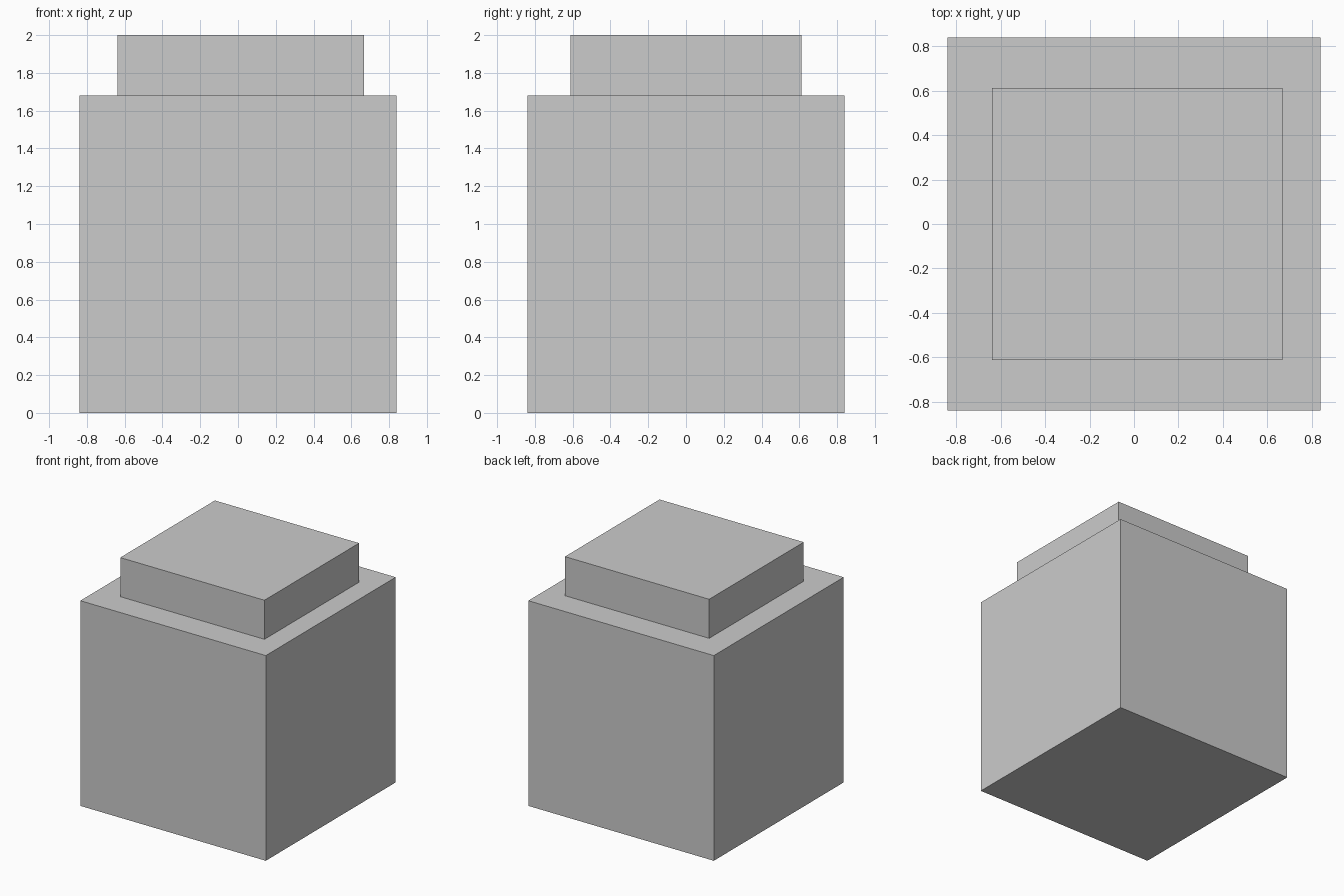
import bpy

if "Cube" in bpy.data.objects:
    bpy.data.objects.remove(bpy.data.objects["Cube"])


def box(name, x0, x1, y0, y1, z0, z1):
    """Add an axis-aligned box spanning the given limits."""
    bpy.ops.mesh.primitive_cube_add(
        size=1, location=((x0 + x1) / 2, (y0 + y1) / 2, (z0 + z1) / 2))
    obj = bpy.context.object
    obj.name = name
    obj.scale = (x1 - x0, y1 - y0, z1 - z0)
    bpy.ops.object.transform_apply(location=False, rotation=False, scale=True)
    return obj


# Main cube
box("body", -0.84, 0.84, -0.84, 0.84, 0, 1.68)

# Raised slab on top, slightly off centre to the right
box("top_slab", -0.638, 0.668, -0.612, 0.612, 1.68, 2.0)
